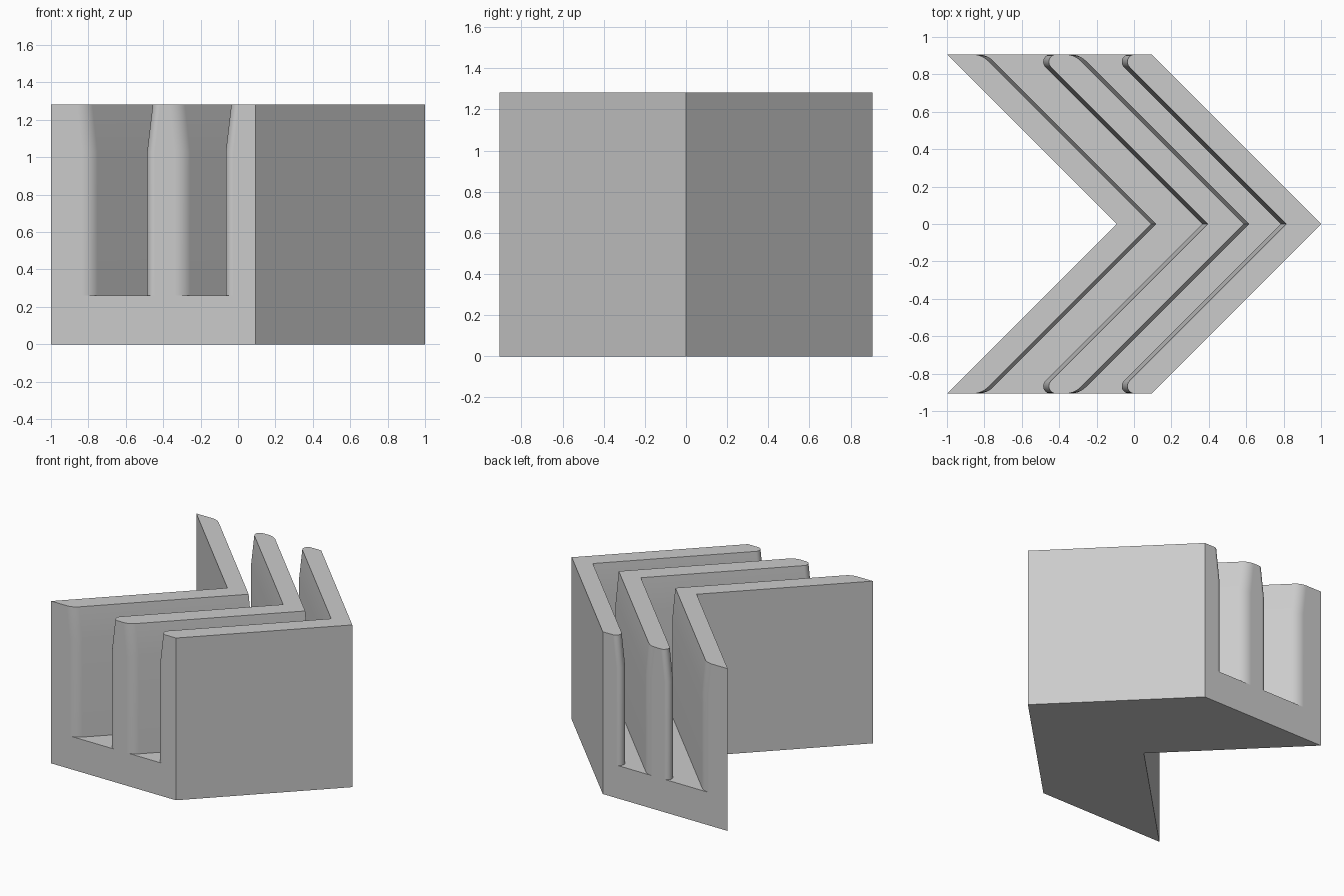
import bpy, bmesh, math

if "Cube" in bpy.data.objects:
    bpy.data.objects.remove(bpy.data.objects["Cube"])

H, Y = 1.283, 0.907           # height, half depth
FLOOR, KINK = 0.26, 1.03      # groove floor, start of the flared mouth
R_BLUNT, R_SHARP = 0.12, 0.04 # rounding of the fin ends


def loft(name, sections):
    """Closed solid through (outline, z) sections with equal point counts."""
    bm = bmesh.new()
    rings = [[bm.verts.new((x, y, z)) for x, y in pts] for pts, z in sections]
    n = len(rings[0])
    bm.faces.new(rings[0])
    bm.faces.new(rings[-1])
    for a, b in zip(rings, rings[1:]):
        for i in range(n):
            j = (i + 1) % n
            bm.faces.new((a[i], a[j], b[j], b[i]))
    bmesh.ops.recalc_face_normals(bm, faces=bm.faces)
    mesh = bpy.data.meshes.new(name)
    bm.to_mesh(mesh)
    bm.free()
    obj = bpy.data.objects.new(name, mesh)
    bpy.context.collection.objects.link(obj)
    return obj


def arc(cx, cy, r, a0, a1, steps):
    return [(cx + r * math.cos(math.radians(a0 + (a1 - a0) * i / steps)),
             cy + r * math.sin(math.radians(a0 + (a1 - a0) * i / steps)))
            for i in range(steps + 1)]


def groove_outline(left, right):
    """V groove between wall tips left and right, with rounded fin ends."""
    t = math.tan(math.radians(22.5))
    # blunt corner: end face turns 45 degrees into the left wall
    blunt = arc(left - Y - R_BLUNT * t, -Y + R_BLUNT, R_BLUNT, -90, -45, 7)
    # sharp corner: right wall wraps 135 degrees round to the end face
    sharp = arc(right - Y + R_SHARP / t, -Y + R_SHARP, R_SHARP, 135, 270, 12)
    wall_l = [(blunt[0][0], -Y - 0.1)] + blunt
    wall_r = sharp + [(sharp[-1][0], -Y - 0.1)]

    def flip(pts):
        return [(x, -y) for x, y in reversed(pts)]
    return (wall_l + [(left, 0)] + flip(wall_l)
            + flip(wall_r) + [(right, 0)] + wall_r)


# chevron block
chevron = [(1, 0), (1 - Y, Y), (-1, Y), (Y - 1, 0), (-1, -Y), (1 - Y, -Y)]
block = loft("chevron_block", [(chevron, 0), (chevron, H)])

# two grooves, flared at the mouth
for left, right in ((0.12, 0.365), (0.615, 0.785)):
    narrow = groove_outline(left, right)
    wide = groove_outline(left - 0.027, right + 0.03)
    cutter = loft("groove_cutter",
                  [(narrow, FLOOR), (narrow, KINK), (wide, H), (wide, H + 0.05)])
    cutter.hide_render = True
    mod = block.modifiers.new("groove", 'BOOLEAN')
    mod.operation = 'DIFFERENCE'
    mod.solver = 'EXACT'
    mod.object = cutter
    bpy.context.view_layer.objects.active = block
    bpy.ops.object.modifier_apply(modifier=mod.name)
    bpy.data.objects.remove(cutter)

# grey finish, smooth rounded ends with crisp edges
grey = bpy.data.materials.new("plain_grey")
grey.diffuse_color = (0.6, 0.6, 0.6, 1)
grey.use_nodes = True
grey.node_tree.nodes["Principled BSDF"].inputs["Base Color"].default_value = grey.diffuse_color
block.data.materials.clear()
block.data.materials.append(grey)
for p in block.data.polygons:
    p.material_index = 0
bpy.ops.object.select_all(action='DESELECT')
block.select_set(True)
bpy.context.view_layer.objects.active = block
bpy.ops.object.shade_smooth_by_angle(angle=math.radians(30))
weighted = block.modifiers.new("weighted_normals", 'WEIGHTED_NORMAL')
weighted.keep_sharp = True
